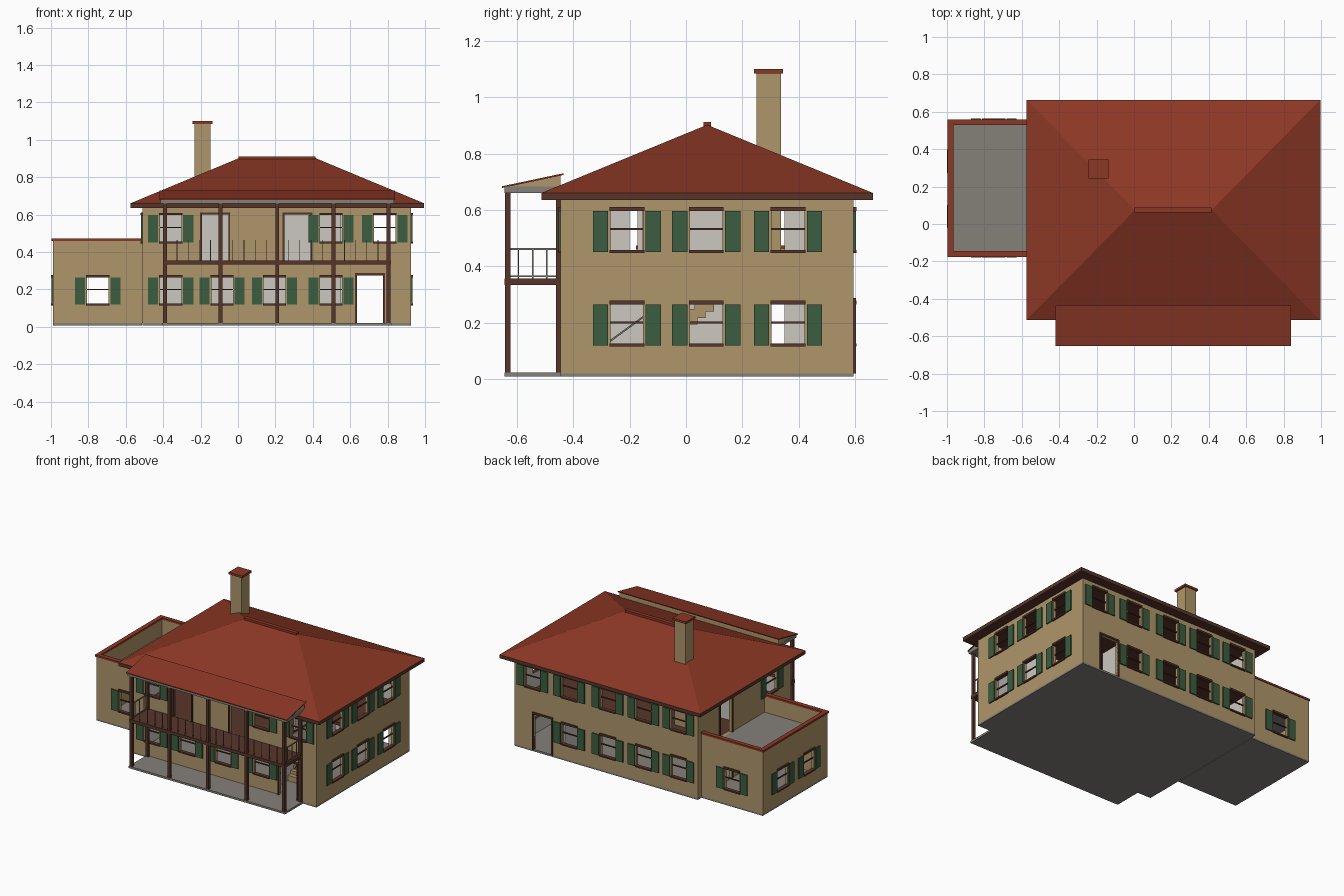
import bpy, bmesh
from mathutils import Vector

cube = bpy.data.objects.get("Cube")
if cube:
    bpy.data.objects.remove(cube, do_unlink=True)


def material(name, r, g, b):
    m = bpy.data.materials.new(name)
    m.use_nodes = True
    m.diffuse_color = (r, g, b, 1)
    m.node_tree.nodes["Principled BSDF"].inputs["Base Color"].default_value = (r, g, b, 1)
    return m


TAN = material("tan stucco", .43, .305, .145)
RED = material("red roof tile", .26, .038, .018)
BROWN = material("dark brown wood", .095, .036, .023)
GREEN = material("shutter green", .045, .11, .05)
GRAY = material("gray stone", .235, .22, .195)
PLASTER = material("light plaster", .60, .58, .53)
METAL = material("railing metal", .16, .16, .16)


def finish(name, bm, *mats):
    mesh = bpy.data.meshes.new(name)
    bm.to_mesh(mesh)
    bm.free()
    for m in mats:
        mesh.materials.append(m)
    ob = bpy.data.objects.new(name, mesh)
    bpy.context.collection.objects.link(ob)
    return ob


def boxes(name, spans, mat):
    """One object made of boxes, each given as two opposite corners."""
    bm = bmesh.new()
    for a, b in spans:
        a, b = Vector(a), Vector(b)
        size = b - a
        vs = bmesh.ops.create_cube(bm, size=1)["verts"]
        bmesh.ops.scale(bm, vec=[abs(s) for s in size], verts=vs)
        bmesh.ops.translate(bm, vec=(a + b) / 2, verts=vs)
    return finish(name, bm, mat)


def hull(name, points, mat):
    bm = bmesh.new()
    for p in points:
        bm.verts.new(p)
    bmesh.ops.convex_hull(bm, input=bm.verts)
    bmesh.ops.dissolve_limit(bm, angle_limit=.01, verts=bm.verts, edges=bm.edges)
    bmesh.ops.recalc_face_normals(bm, faces=bm.faces)
    return finish(name, bm, mat)


# Main dimensions
X0, X1, Y0, Y1 = -.51, .925, -.445, .595
WX, WY0, WY1 = -.99, -.17, .555
BASE, FLOOR, EAVE = .02, .345, .64
LOW, HIGH = .115, .447          # sill heights of the two storeys
OUT = {"front": (0, -1), "back": (0, 1), "left": (-1, 0), "right": (1, 0)}
shutters, trims, bars = [], [], []


def place(side, base, u, w, z):
    """Point at u along a wall, w outward from it, at height z."""
    ox, oy = OUT[side]
    return (base + ox * w, u, z) if ox else (u, base + oy * w, z)


def wall(name, side, base, span, height, windows=(), doors=(), inner=PLASTER):
    """Wall with openings; windows are (u, sill), doors (u, floor, half width)."""
    def add(group, u0, u1, w0, w1, z0, z1):
        group.append((place(side, base, u0, w0, z0), place(side, base, u1, w1, z1)))

    holes = []
    for u, s in windows:
        holes.append((u - .058, u + .058, s + .008, s + .152))
        for z0, z1 in ((s, s + .01), (s + .15, s + .163)):
            add(trims, u - .062, u + .062, -.015, .01, z0, z1)
        add(bars, u - .058, u + .058, -.014, -.006, s + .081, s + .088)
        for d in (-1, 1):
            add(shutters, u + d * .067, u + d * .121, 0, .008, s + .004, s + .15)
    for u, z, h in doors:
        holes.append((u - h, u + h, z, z + .255))
        add(trims, u - h - .01, u + h + .01, -.015, .008, z + .255, z + .267)
        for d in (-1, 1):
            add(trims, u + d * h, u + d * (h + .01), -.015, .008, z, z + .255)

    us = sorted({*span, *(h[0] for h in holes), *(h[1] for h in holes)})
    zs = sorted({BASE, height, *(h[2] for h in holes), *(h[3] for h in holes)})
    bm = bmesh.new()
    grid = [[bm.verts.new(place(side, base, u, 0, z)) for z in zs] for u in us]
    for i in range(len(us) - 1):
        for j in range(len(zs) - 1):
            cu, cz = (us[i] + us[i + 1]) / 2, (zs[j] + zs[j + 1]) / 2
            if any(a < cu < b and c < cz < d for a, b, c, d in holes):
                continue
            f = bm.faces.new((grid[i][j], grid[i + 1][j], grid[i + 1][j + 1], grid[i][j + 1]))
            f.normal_update()
            if f.normal.xy.dot(Vector(OUT[side])) < 0:
                f.normal_flip()
    bmesh.ops.delete(bm, geom=[v for v in bm.verts if not v.link_faces], context="VERTS")
    ob = finish(name, bm, TAN, inner)
    mod = ob.modifiers.new("thickness", "SOLIDIFY")
    mod.thickness, mod.offset = .02, -1
    mod.material_offset = 1


# House and wing walls
row = (-.36, -.085, .195, .497)
wall("front_wall", "front", Y0, (X0, X1), EAVE,
     [(x, LOW) for x in row] + [(x, HIGH) for x in (-.36, .497, .785)],
     [(.705, BASE, .07), (-.122, FLOOR, .07), (.318, FLOOR, .07)])
wall("back_wall", "back", Y1, (X0, X1), EAVE,
     [(x, LOW) for x in row] + [(x, HIGH) for x in row + (.785,)], [(.705, BASE, .07)])
wall("right_wall", "right", X1, (Y0, Y1), EAVE,
     [(y, z) for y in (-.21, .072, .362) for z in (LOW, HIGH)])
wall("left_wall", "left", X0, (Y0, Y1), EAVE, [(-.23, HIGH)],
     [(.285, BASE, .065), (.285, FLOOR, .065)])
wall("wing_front_wall", "front", WY0, (WX, X0), .462, [(-.75, LOW)], inner=TAN)
wall("wing_back_wall", "back", WY1, (WX, X0), .462, [(-.75, LOW)], inner=TAN)
wall("wing_left_wall", "left", WX, (WY0, WY1), .462, [(.04, LOW), (.335, LOW)], inner=TAN)
boxes("shutters", shutters, GREEN)
boxes("window_and_door_trim", trims, BROWN)
boxes("window_bars", bars, BROWN)

# Foundations, terrace and parapet coping
boxes("foundation", [((X0, Y0, .008), (X1, Y1, .022)),
                     ((WX, WY0, .008), (X0 - .004, WY1, .022)),
                     ((-.405, -.645, .008), (.82, Y0, .022))], GRAY)
boxes("terrace_floor", [((WX + .02, WY0 + .02, .33), (X0, WY1 - .02, .345))], GRAY)
boxes("parapet_coping", [((WX - .007, WY0 - .007, .46), (X0, WY0 + .025, .473)),
                         ((WX - .007, WY1 - .025, .46), (X0, WY1 + .005, .473)),
                         ((WX - .007, WY0, .4605), (WX + .025, WY1, .4735))], RED)

# Interior floor, ceiling, partitions and stairs
boxes("upper_floor", [((X0 + .02, Y0 + .02, .325), (.55, Y1 - .02, FLOOR)),
                      ((.55, .1, .325), (X1 - .02, Y1 - .02, FLOOR))], BROWN)
boxes("partitions", [((X0 + .02, .065, BASE), (.55, .08, .635)),
                     ((.545, Y0 + .02, BASE), (.555, .3, .325)),
                     ((.545, .35, BASE), (.555, Y1 - .02, .325)),
                     ((.545, Y0 + .02, FLOOR), (.555, -.2, .635)),
                     ((.545, -.155, FLOOR), (.555, .24, .635))], PLASTER)
boxes("stairs", [((.56, -.24 + i * .03, max(BASE, .005 + i * .0235)),
                  (.63, -.2 + i * .03, .06 + i * .0235)) for i in range(12)], TAN)
hull("stair_rail", [(x, y, z + d) for x in (.628, .633) for d in (0, .008)
                    for y, z in ((-.27, .13), (.1, .4))], METAL)

# Main hip roof
boxes("roof_fascia", [((-.575, -.513, .635), (.995, .663, .66))], BROWN)
hull("hip_roof", [(x, y, .66) for x in (-.576, .996) for y in (-.514, .664)]
     + [(.005, .075, .902), (.415, .075, .902)], RED)
boxes("ridge_cap", [((.003, .062, .895), (.415, .089, .912))], RED)

# Chimney
boxes("chimney", [((-.233, .25, FLOOR), (-.147, .337, 1.087))], TAN)
boxes("chimney_cap", [((-.242, .242, 1.085), (-.136, .345, 1.1))], RED)

# Porch posts, balcony and railing
posts = [-.39, -.093, .21, .511, .805]
boxes("porch_posts", [((x - .01, -.643, .022), (x + .01, -.623, .66)) for x in posts]
      + [((x - .01, -.462, .022), (x + .01, Y0, .66)) for x in (posts[0], posts[-1])], BROWN)
boxes("balcony_floor", [((-.402, -.645, .334), (.817, Y0, .356))], BROWN)
boxes("front_balusters", [((-.388 + i * .0597, -.635, .356), (-.384 + i * .0597, -.631, .465))
                          for i in range(1, 20)], METAL)
rails = []
for x in (posts[0], posts[-1]):
    rails += [((x - .003, -.643, z), (x + .003, Y0, z + .007)) for z in (.361, .458)]
    rails += [((x - .002, y, .356), (x + .002, y + .005, .46))
              for y in (-.597, -.547, -.497)]
boxes("side_railings", rails, GRAY)

# Porch roof
boxes("porch_ceiling", [((-.415, -.645, .66), (.835, Y0, .683))], GRAY)
hull("porch_gable", [(x, y, z) for x in (-.414, .834)
                     for y, z in ((-.643, .683), (Y0, .683), (Y0, .722))], TAN)
hull("porch_roof", [(x, y, z + d) for x in (-.42, .84) for d in (0, .006)
                    for y, z in ((-.653, .678), (-.435, .724))], RED)
